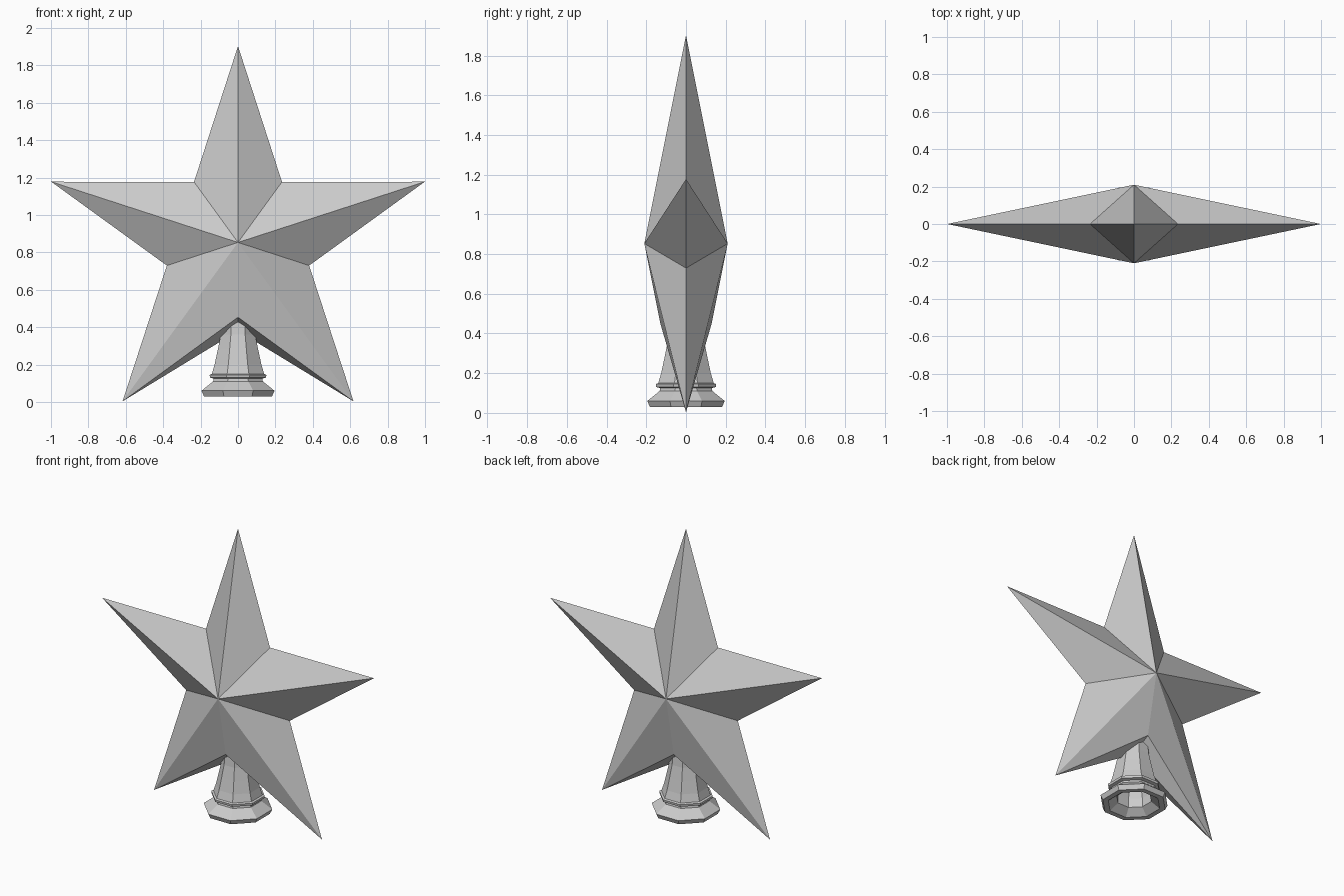
import bpy, bmesh
from math import sin, cos, pi

if "Cube" in bpy.data.objects:
    bpy.data.objects.remove(bpy.data.objects["Cube"])

CZ, R, R_IN, DEPTH = 0.853, 1.05, 0.40, 0.21


def make_object(name, bm):
    bmesh.ops.recalc_face_normals(bm, faces=bm.faces[:])
    me = bpy.data.meshes.new(name)
    bm.to_mesh(me)
    bm.free()
    ob = bpy.data.objects.new(name, me)
    bpy.context.collection.objects.link(ob)
    return ob


# Faceted five-pointed star; the bottom notch is widened around the stem
bm = bmesh.new()
rim = []
for i in range(10):
    r = R_IN if i % 2 else R
    a = i * pi / 5
    rim.append(bm.verts.new((r * sin(a), 0, CZ + r * cos(a))))
rim[5].co.z = 0.38
for side in (-1, 1):
    centre = bm.verts.new((0, side * DEPTH, CZ))
    notch = bm.verts.new((0, side * 0.13, CZ - R_IN))
    for i in range(10):
        a, b = rim[i], rim[(i + 1) % 10]
        if i in (4, 5):
            tip = rim[4] if i == 4 else rim[6]
            bm.faces.new((centre, tip, notch))
            bm.faces.new((notch, tip, rim[5]))
        else:
            bm.faces.new((centre, a, b))
make_object("star", bm)

# Hollow eight-sided stem socket: (half width, height), outside then inside
profile = [(0.085, 0.43), (0.092, 0.36), (0.108, 0.28), (0.125, 0.20),
           (0.14, 0.15), (0.152, 0.145), (0.15, 0.13), (0.13, 0.125),
           (0.133, 0.11), (0.195, 0.06), (0.182, 0.03), (0.15, 0.03),
           (0.10, 0.07), (0.10, 0.13), (0.085, 0.20), (0.07, 0.40)]
SIDES = 8
bm = bmesh.new()
rings = []
for w, z in profile:
    r = w / cos(pi / SIDES)
    rings.append([bm.verts.new((r * cos((k + 0.5) * 2 * pi / SIDES),
                                r * sin((k + 0.5) * 2 * pi / SIDES), z))
                  for k in range(SIDES)])
for lo, hi in zip(rings, rings[1:]):
    for k in range(SIDES):
        n = (k + 1) % SIDES
        bm.faces.new((lo[k], lo[n], hi[n], hi[k]))
bm.faces.new(rings[0])
bm.faces.new(rings[-1])
make_object("stem_socket", bm)
